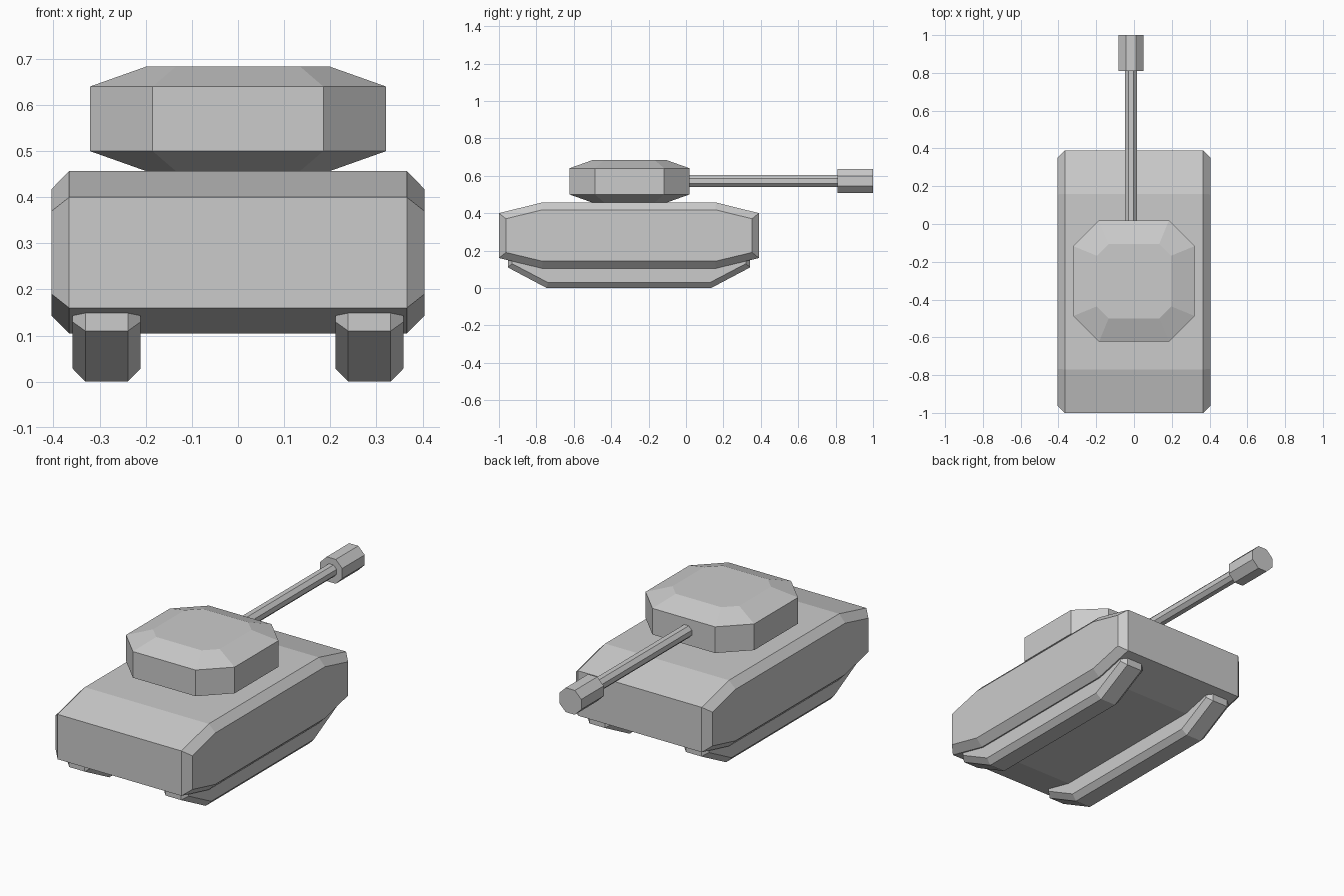
import bpy, bmesh, math

if "Cube" in bpy.data.objects:
    bpy.data.objects.remove(bpy.data.objects["Cube"])


def loft(name, rings):
    """Skin a closed solid through rings with equal point counts."""
    bm = bmesh.new()
    loops = [[bm.verts.new(p) for p in ring] for ring in rings]
    n = len(loops[0])
    for a, b in zip(loops, loops[1:]):
        for i in range(n):
            j = (i + 1) % n
            bm.faces.new((a[i], a[j], b[j], b[i]))
    bm.faces.new(loops[0])
    bm.faces.new(loops[-1])
    bmesh.ops.recalc_face_normals(bm, faces=bm.faces)
    mesh = bpy.data.meshes.new(name)
    bm.to_mesh(mesh)
    bm.free()
    obj = bpy.data.objects.new(name, mesh)
    bpy.context.collection.objects.link(obj)
    return obj


def slab(name, core, side, cx, inner, outer):
    """Side profile extruded across x, with chamfered flanks."""
    steps = [(-outer, side), (-inner, core), (inner, core), (outer, side)]
    return loft(name, [[(cx + x, y, z) for y, z in prof] for x, prof in steps])


def both_ends(half, cy):
    """Complete a front half profile by reflecting it about y = cy."""
    return half + [(2 * cy - y, z) for y, z in reversed(half)]


# Hull
hull_core = both_ends([(-0.77, 0.105), (-1.0, 0.16), (-1.0, 0.40), (-0.77, 0.457)], -0.305)
hull_side = both_ends([(-0.767, 0.143), (-0.963, 0.19), (-0.963, 0.37), (-0.767, 0.418)], -0.305)
slab("hull", hull_core, hull_side, 0, 0.366, 0.404)

# Tracks, tucked up into the hull
track_core = both_ends([(-0.745, 0.0), (-0.953, 0.11), (-0.953, 0.2)], -0.305)
track_side = both_ends([(-0.738, 0.029), (-0.93, 0.13), (-0.93, 0.2)], -0.305)
for label, s in (("left", -1), ("right", 1)):
    slab(label + "_track", track_core, track_side, s * 0.285, 0.046, 0.074)


# Turret
def octagon(half, corner, z, cy=-0.302):
    q = [(corner, half), (half, corner), (half, -corner), (corner, -half),
         (-corner, -half), (-half, -corner), (-half, corner), (-corner, half)]
    return [(x, cy + y, z) for x, y in q]


loft("turret", [octagon(0.197, 0.134, 0.456), octagon(0.321, 0.185, 0.50),
                octagon(0.321, 0.185, 0.64), octagon(0.197, 0.134, 0.684)])


# Gun, octagonal with flats facing the axes
def gun_tube(name, half, y0, y1):
    bpy.ops.mesh.primitive_cylinder_add(
        vertices=8, radius=half / math.cos(math.pi / 8), depth=y1 - y0,
        location=(-0.016, (y0 + y1) / 2, 0.572))
    obj = bpy.context.object
    obj.name = name
    for v in obj.data.vertices:
        x, y, z = v.co
        a = math.pi / 8
        v.co = (x * math.cos(a) - y * math.sin(a), -z,
                x * math.sin(a) + y * math.cos(a))


gun_tube("gun_barrel", 0.032, -0.02, 0.82)
gun_tube("muzzle_brake", 0.065, 0.81, 1.0)
